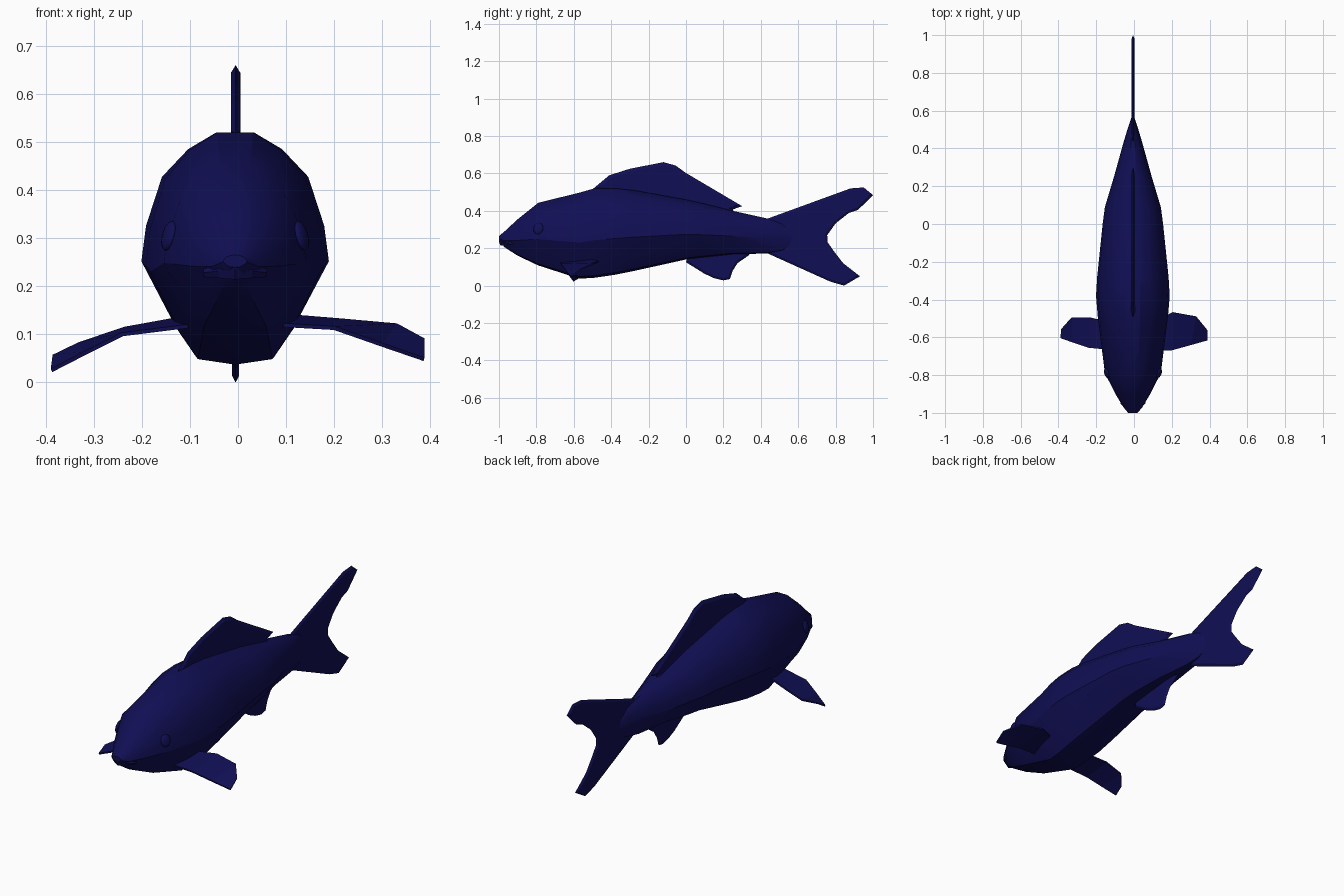
import bpy, bmesh, math
from mathutils import Vector

cube = bpy.data.objects.get("Cube")
if cube:
    bpy.data.objects.remove(cube, do_unlink=True)

CX = -0.006  # the body's middle plane


def make_material(name, colour):
    mat = bpy.data.materials.new(name)
    mat.use_nodes = True
    mat.diffuse_color = colour
    bsdf = mat.node_tree.nodes["Principled BSDF"]
    bsdf.inputs["Base Color"].default_value = colour
    bsdf.inputs["Roughness"].default_value = 0.8
    return mat


NAVY = make_material("navy blue", (0.0052, 0.0046, 0.088, 1))


def finish(bm, name, smooth_angle=None):
    bmesh.ops.recalc_face_normals(bm, faces=bm.faces)
    mesh = bpy.data.meshes.new(name)
    bm.to_mesh(mesh)
    bm.free()
    mesh.materials.append(NAVY)
    obj = bpy.data.objects.new(name, mesh)
    bpy.context.collection.objects.link(obj)
    if smooth_angle:
        bpy.ops.object.select_all(action='DESELECT')
        obj.select_set(True)
        bpy.context.view_layer.objects.active = obj
        bpy.ops.object.shade_smooth_by_angle(angle=math.radians(smooth_angle))
    return obj


# Body: one cross-section lofted through stations (y, bottom, top, half width)
STATIONS = [
    (-1.0, 0.24, 0.265, 0.025), (-0.97, 0.205, 0.29, 0.05),
    (-0.90, 0.16, 0.355, 0.092), (-0.79, 0.108, 0.443, 0.148),
    (-0.57, 0.037, 0.497, 0.176), (-0.49, 0.042, 0.52, 0.186),
    (-0.38, 0.058, 0.52, 0.195), (-0.28, 0.078, 0.51, 0.189),
    (0.0, 0.14, 0.46, 0.16), (0.09, 0.15, 0.44, 0.148),
    (0.25, 0.167, 0.40, 0.10), (0.43, 0.172, 0.36, 0.05),
    (0.51, 0.185, 0.335, 0.026), (0.57, 0.215, 0.29, 0.006),
]
# Half section as (share of half width, share of height), top to bottom
SECTION = [(0.2, 1.0), (0.5, 0.925), (0.78, 0.8), (0.95, 0.58),
           (1.0, 0.42), (0.66, 0.15), (0.44, 0.025)]


def build_body():
    bm = bmesh.new()
    outline = SECTION + [(0, 0)] + [(-w, h) for w, h in reversed(SECTION)]
    rings = [[bm.verts.new((CX + w * hw, y, lo + h * (hi - lo))) for w, h in outline]
             for y, lo, hi, hw in STATIONS]
    n = len(outline)
    for a, b in zip(rings, rings[1:]):
        for i in range(n):
            j = (i + 1) % n
            bm.faces.new((a[i], a[j], b[j], b[i]))
    bm.faces.new(rings[0])
    bm.faces.new(rings[-1])
    return finish(bm, "body", 30)


build_body()


# Upright fins: (y, z) outline, thickened inside a sharp rim
def upright_fin(name, outline, rim, half_thickness):
    bm = bmesh.new()
    for order in (outline, outline[::-1]):
        face = bm.faces.new([bm.verts.new((CX + 0.001, y, z)) for y, z in order])
        bm.normal_update()
        bmesh.ops.inset_individual(bm, faces=[face], thickness=rim,
                                   depth=half_thickness, use_even_offset=True)
    bmesh.ops.remove_doubles(bm, verts=bm.verts, dist=0.0005)
    bmesh.ops.triangulate(bm, faces=[f for f in bm.faces if len(f.verts) > 4])
    return finish(bm, name)


upright_fin("dorsal_fin", [
    (-0.50, 0.515), (-0.41, 0.59), (-0.30, 0.625), (-0.12, 0.66), (-0.055, 0.642),
    (0.0, 0.602), (0.30, 0.425), (0.25, 0.407), (0.27, 0.37), (0.0, 0.43),
    (-0.28, 0.48)], 0.016, 0.010)

upright_fin("tail_fin", [
    (0.40, 0.345), (0.43, 0.356), (0.88, 0.52), (0.95, 0.525), (1.0, 0.484),
    (0.92, 0.405), (0.87, 0.388), (0.80, 0.333), (0.755, 0.27), (0.757, 0.232),
    (0.79, 0.185), (0.84, 0.12), (0.93, 0.05), (0.845, 0.0), (0.77, 0.022),
    (0.43, 0.175), (0.40, 0.19)], 0.012, 0.007)

upright_fin("anal_fin", [
    (0.0, 0.125), (0.10, 0.063), (0.15, 0.04), (0.20, 0.028), (0.235, 0.035),
    (0.25, 0.08), (0.275, 0.12), (0.34, 0.165), (0.30, 0.20), (0.02, 0.18)],
    0.012, 0.008)


# Pectoral fins: strips between a leading and a trailing edge
def pectoral_fin(name, leading, trailing):
    bm = bmesh.new()
    front = [bm.verts.new(p) for p in leading]
    back = [bm.verts.new(p) for p in trailing]
    for i in range(len(front) - 1):
        bm.faces.new((front[i], front[i + 1], back[i + 1], back[i]))
    obj = finish(bm, name)
    solid = obj.modifiers.new("thickness", 'SOLIDIFY')
    solid.thickness = 0.008
    solid.offset = 0
    return obj


pectoral_fin("left_pectoral_fin",
             [(0.08, -0.67, 0.12), (0.20, -0.668, 0.113), (0.30, -0.64, 0.078), (0.387, -0.615, 0.048)],
             [(0.08, -0.53, 0.14), (0.205, -0.467, 0.13), (0.33, -0.49, 0.119), (0.387, -0.56, 0.088)])
pectoral_fin("right_pectoral_fin",
             [(-0.08, -0.67, 0.12), (-0.24, -0.655, 0.10), (-0.32, -0.628, 0.06), (-0.388, -0.603, 0.025)],
             [(-0.08, -0.53, 0.14), (-0.235, -0.495, 0.112), (-0.33, -0.495, 0.08), (-0.384, -0.555, 0.054)])


# Eyes: low domes set into the sides of the head
def build_eye(name, side):
    bpy.ops.mesh.primitive_uv_sphere_add(segments=10, ring_count=6, radius=1,
                                         location=(CX + side * 0.138, -0.79, 0.305))
    eye = bpy.context.object
    eye.name = name
    eye.scale = (0.012, 0.028, 0.032)
    eye.rotation_euler = (0, side * -0.25, side * -0.35)
    eye.data.materials.append(NAVY)
    bpy.ops.object.shade_smooth_by_angle(angle=math.radians(40))


build_eye("left_eye", 1)
build_eye("right_eye", -1)

# Mouth: a shallow lip ridge across the snout
bm = bmesh.new()
lip = [(-0.066, -0.948, 0.228), (-0.035, -0.978, 0.232), (0, -0.998, 0.236),
       (0.035, -0.978, 0.232), (0.066, -0.948, 0.228)]
rows = [[bm.verts.new((CX + x, y + dy, z + dz * (1 - abs(x) * 9)))
         for dy, dz in ((0, 0.02), (-0.003, 0.0), (0.006, -0.022), (0.04, 0.0))]
        for x, y, z in lip]
for a, b in zip(rows, rows[1:]):
    for i in range(4):
        j = (i + 1) % 4
        bm.faces.new((a[i], a[j], b[j], b[i]))
bm.faces.new(rows[0])
bm.faces.new(rows[-1])
finish(bm, "lip")
